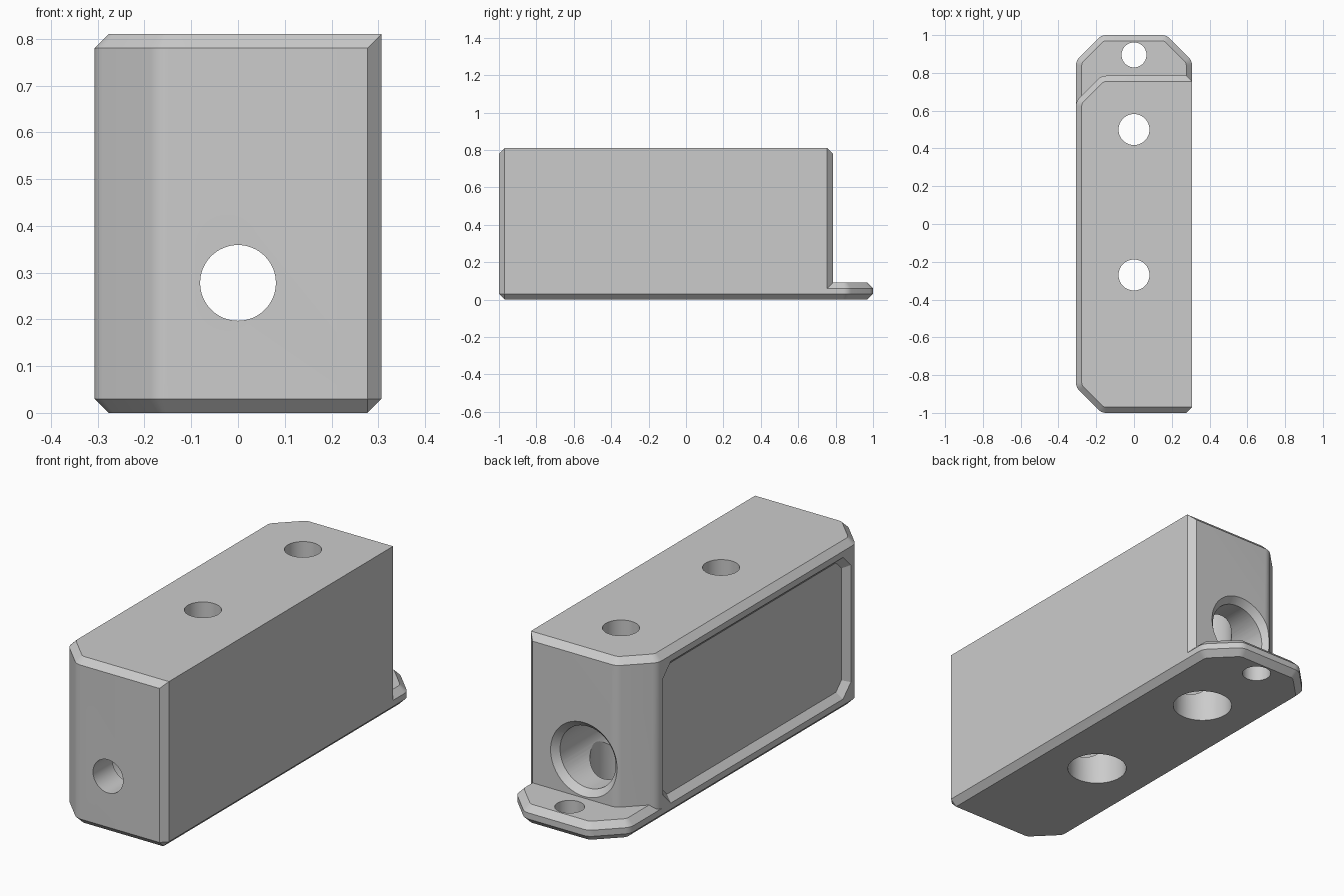
import bpy, bmesh, math
from mathutils import Vector

if "Cube" in bpy.data.objects:
    bpy.data.objects.remove(bpy.data.objects["Cube"], do_unlink=True)

grey = bpy.data.materials.new("plain grey")
grey.use_nodes = True
COLOUR = (0.6, 0.6, 0.6, 1)
grey.diffuse_color = COLOUR
grey.node_tree.nodes["Principled BSDF"].inputs["Base Color"].default_value = COLOUR

W, C, BIG = 0.307, 0.03, 0.135   # half width, edge chamfer, corner cut
BACK = 0.785                     # rear wall of the box
BORE_Z = 0.278


def make_object(name, bm):
    mesh = bpy.data.meshes.new(name)
    bm.to_mesh(mesh)
    bm.free()
    mesh.materials.append(grey)
    ob = bpy.data.objects.new(name, mesh)
    bpy.context.collection.objects.link(ob)
    return ob


def hull(name, points):
    """Convex solid around the points, with flat faces merged."""
    bm = bmesh.new()
    for p in points:
        bm.verts.new(p)
    bmesh.ops.remove_doubles(bm, verts=bm.verts, dist=0.0005)
    bmesh.ops.convex_hull(bm, input=bm.verts)
    bmesh.ops.delete(bm, geom=[v for v in bm.verts if not v.link_faces], context='VERTS')
    bmesh.ops.dissolve_limit(bm, angle_limit=0.01, verts=bm.verts, edges=bm.edges)
    bmesh.ops.recalc_face_normals(bm, faces=bm.faces)
    return make_object(name, bm)


def section(poly, z, inset=0, side=0, small=0, cut=0.025):
    """Inset a counter-clockwise outline, round its wide corners, lift to z."""
    pts = [Vector(p) for p in poly]
    n = len(pts)
    lines, short = [], []
    for i in range(n):
        d = pts[(i + 1) % n] - pts[i]
        short.append(d.length < 0.05)
        d.normalize()
        normal = Vector((d.y, -d.x))
        dist = small if short[i] else side if normal.x > 0.9 else inset
        lines.append((normal, normal.dot(pts[i]) - dist))
    corners = []
    for i in range(n):
        (a, p), (b, q) = lines[i - 1], lines[i]
        det = a.x * b.y - a.y * b.x
        corners.append(Vector(((p * b.y - q * a.y) / det, (a.x * q - b.x * p) / det)))
    out = []
    for i, c in enumerate(corners):
        if short[i] or short[i - 1]:
            out.append(c)
            continue
        start = c + (corners[i - 1] - c).normalized() * cut
        end = c + (corners[(i + 1) % n] - c).normalized() * cut
        for k in range(6):
            t = k / 5
            out.append(start * (1 - t) ** 2 + c * 2 * t * (1 - t) + end * t * t)
    return [(v.x, v.y, z) for v in out]


def cone(name, location, r1, r2, depth, along_y=False):
    """Cutter starting at location and running up z or along +y."""
    bm = bmesh.new()
    bmesh.ops.create_cone(bm, cap_ends=True, segments=64, radius1=r1, radius2=r2, depth=depth)
    ob = make_object(name, bm)
    ob.location = location
    if along_y:
        ob.rotation_euler.x = -math.pi / 2
        ob.location.y += depth / 2
    else:
        ob.location.z += depth / 2
    ob.hide_render = True
    return ob


def combine(target, other, operation):
    bpy.context.view_layer.objects.active = target
    mod = target.modifiers.new("join", 'BOOLEAN')
    mod.operation = operation
    mod.solver = 'EXACT'
    mod.object = other
    bpy.context.view_layer.update()
    bpy.ops.object.modifier_apply(modifier=mod.name)
    bpy.data.objects.remove(other, do_unlink=True)


# Shared front end of both outlines
front = [(-W, -1 + BIG), (-W + BIG, -1), (W - C, -1), (W, -1 + C)]

# Box body: its top edge is chamfered except along +x
box = front + [(W, BACK - C), (W - C, BACK), (-W + BIG, BACK), (-W, BACK - BIG)]
body = hull("housing", section(box, 0.03) + section(box, 0.78)
            + section(box, 0.81, inset=C, cut=0.015))

# Base plate with the rear mounting tab
tab = front + [(W, 1 - BIG), (W - BIG, 1), (-W + BIG, 1), (-W, 1 - BIG)]
edge = dict(inset=C, side=C, small=C * 0.7071, cut=0.015)
plate = hull("base_plate", section(tab, 0, **edge) + section(tab, 0.03)
             + section(tab, 0.06) + section(tab, 0.09, **edge))
combine(body, plate, 'UNION')

# Shallow panel recess with sloped walls on the -x side
recess_points = []
for depth in (-C, C):
    y0, y1, z0, z1 = -0.83 + depth, 0.615 - depth, 0.06 + depth, 0.75 - depth
    k = 0.06 - depth * 0.586
    for y, sy in ((y0, 1), (y1, -1)):
        for z, sz in ((z0, 1), (z1, -1)):
            recess_points += [(-W + depth, y + sy * k, z), (-W + depth, y, z + sz * k)]
cutters = [hull("recess_cutter", recess_points)]

# Vertical screw holes, counterbored from below
for y in (0.5, -0.27):
    cutters.append(cone("screw_hole_cutter", (0, y, -0.1), 0.082, 0.082, 1.1))
    cutters.append(cone("counterbore_cutter", (0, y, -0.1), 0.137, 0.137, 0.76))
cutters.append(cone("tab_hole_cutter", (0, 0.895, -0.1), 0.066, 0.066, 0.3))

# Lengthwise bore: narrow at the front, wide and chamfered at the back
cutters.append(cone("front_hole_cutter", (0, -1.1, BORE_Z), 0.081, 0.081, 1.0, True))
cutters.append(cone("rear_bore_cutter", (0, -0.85, BORE_Z), 0.15, 0.15, 1.75, True))
cutters.append(cone("bore_chamfer_cutter", (0, BACK - C, BORE_Z), 0.15, 0.182, 0.032, True))

for cutter in cutters:
    combine(body, cutter, 'DIFFERENCE')

bpy.ops.object.select_all(action='DESELECT')
body.select_set(True)
bpy.context.view_layer.objects.active = body
bpy.ops.object.shade_smooth_by_angle(angle=math.radians(25))
